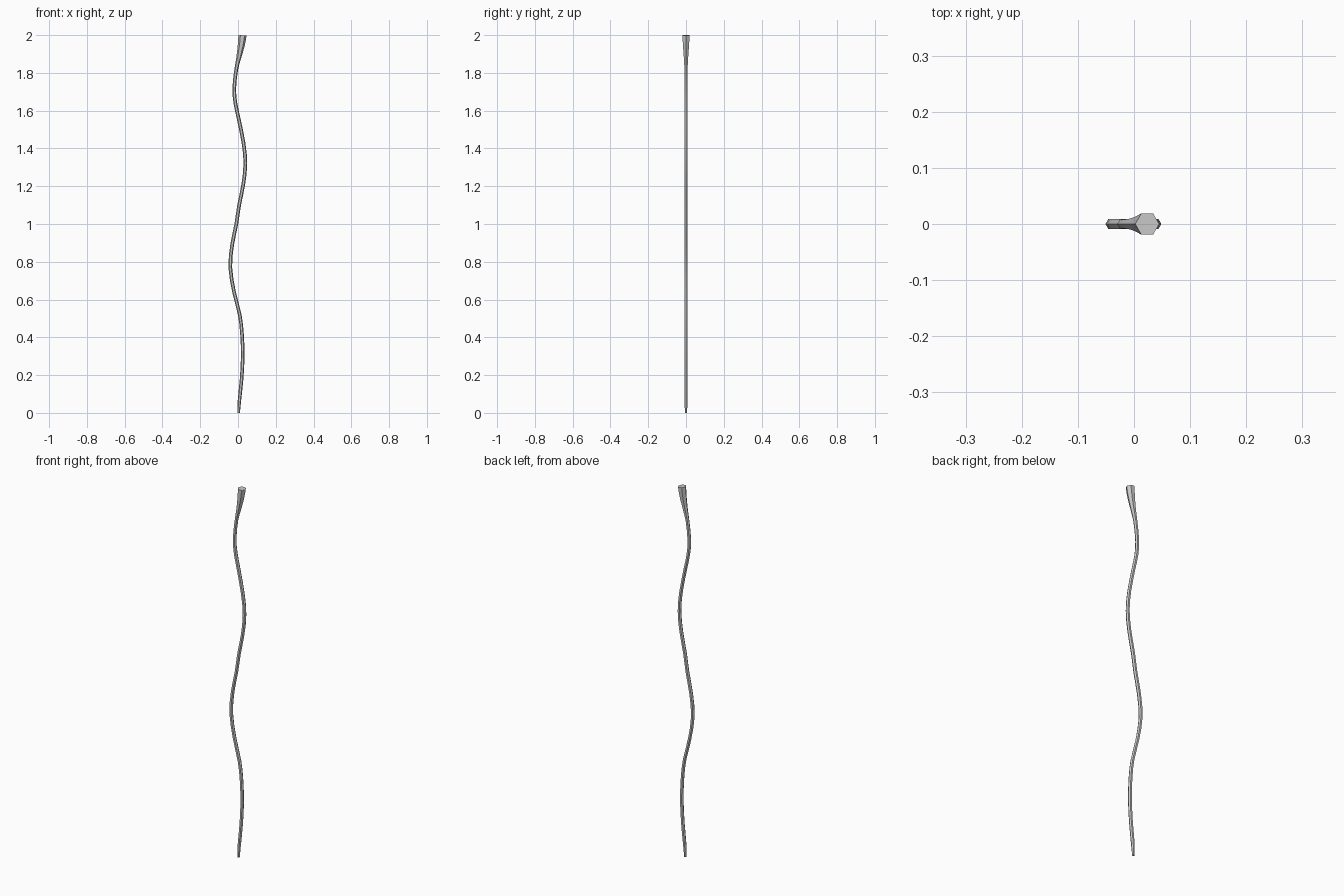
import bpy, bmesh, math
from mathutils import Vector

if "Cube" in bpy.data.objects:
    bpy.data.objects.remove(bpy.data.objects["Cube"])

# Stations along the staff: height, sideways offset, radius
PATH = [(0.0, 0.004, 0.006), (0.06, 0.007, 0.009), (0.18, 0.019, 0.0095),
        (0.30, 0.025, 0.0095), (0.42, 0.021, 0.0095), (0.52, 0.009, 0.0095),
        (0.64, -0.021, 0.0095), (0.77, -0.041, 0.0098), (0.89, -0.031, 0.0098),
        (1.0, -0.009, 0.0098), (1.10, 0.006, 0.0098), (1.21, 0.028, 0.0098),
        (1.32, 0.039, 0.0098), (1.43, 0.029, 0.0098), (1.56, 0.003, 0.0098),
        (1.64, -0.014, 0.0098), (1.72, -0.020, 0.0098), (1.82, -0.009, 0.0098),
        (1.88, 0.004, 0.013), (1.94, 0.016, 0.018), (1.975, 0.021, 0.0205),
        (1.999, 0.0235, 0.0215)]
SIDES = 6
STEPS = 2


def spline(a, b, c, d, t):
    return 0.5 * (2 * b + (c - a) * t + (2 * a - 5 * b + 4 * c - d) * t * t
                  + (3 * b - a - 3 * c + d) * t ** 3)


# Smooth the stations into a flowing centre line
pts = [Vector(p) for p in PATH]
line = []
for i in range(len(pts) - 1):
    a, d = pts[max(i - 1, 0)], pts[min(i + 2, len(pts) - 1)]
    line += [spline(a, pts[i], pts[i + 1], d, k / STEPS) for k in range(STEPS)]
line.append(pts[-1])

# Loft hexagonal rings along the line, each square to the path
bm = bmesh.new()
rings = []
for i, (z, x, r) in enumerate(line):
    lo, hi = line[max(i - 1, 0)], line[min(i + 1, len(line) - 1)]
    tilt = math.atan2(hi[1] - lo[1], hi[0] - lo[0])
    if i == 0:
        tilt = 0
    ring = []
    for k in range(SIDES):
        ang = 2 * math.pi * k / SIDES
        u, v = r * math.cos(ang), r * math.sin(ang)
        ring.append(bm.verts.new((x + u * math.cos(tilt), v, z - u * math.sin(tilt))))
    rings.append(ring)
for low, up in zip(rings, rings[1:]):
    for k in range(SIDES):
        n = (k + 1) % SIDES
        bm.faces.new((low[k], low[n], up[n], up[k]))
# End caps
bm.faces.new(rings[0][::-1])
bm.faces.new(rings[-1])

mesh = bpy.data.meshes.new("wavy_staff")
bm.to_mesh(mesh)
bm.free()
staff = bpy.data.objects.new("wavy_staff", mesh)
bpy.context.collection.objects.link(staff)
bpy.context.view_layer.objects.active = staff
staff.select_set(True)
bpy.ops.object.shade_smooth_by_angle(angle=math.radians(35))
